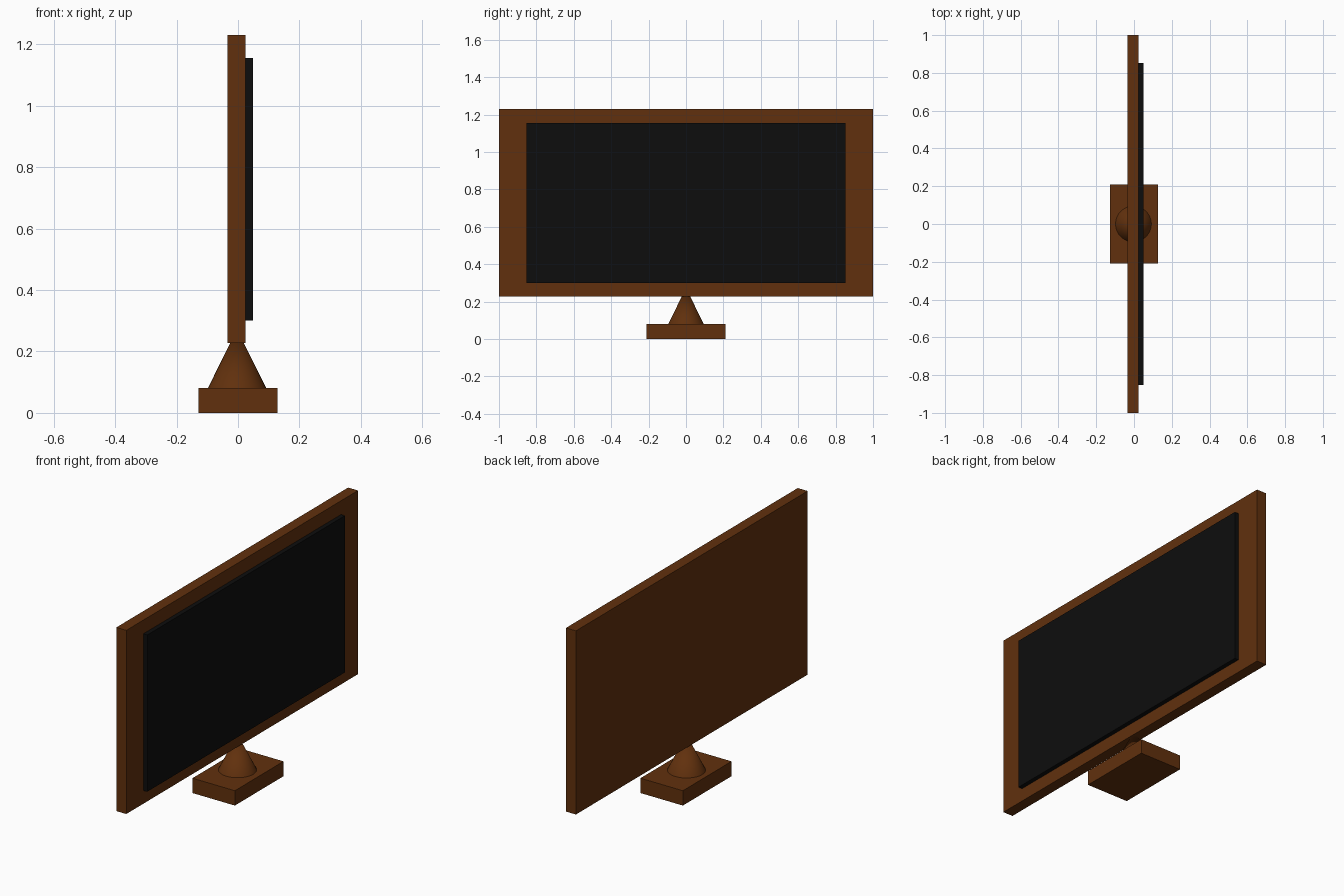
import bpy
from math import radians

if "Cube" in bpy.data.objects:
    bpy.data.objects.remove(bpy.data.objects["Cube"])


def material(name, rgb):
    mat = bpy.data.materials.new(name)
    mat.diffuse_color = (*rgb, 1)
    mat.use_nodes = True
    mat.node_tree.nodes["Principled BSDF"].inputs["Base Color"].default_value = mat.diffuse_color
    return mat


def box(name, x, y, z, mat):
    """Box spanning the given (min, max) ranges."""
    spans = (x, y, z)
    bpy.ops.mesh.primitive_cube_add(size=1, location=[(a + b) / 2 for a, b in spans])
    ob = bpy.context.object
    ob.name = name
    ob.scale = [b - a for a, b in spans]
    bpy.ops.object.transform_apply(location=False, rotation=False, scale=True)
    ob.data.materials.append(mat)
    return ob


brown = material("brown_casing", (0.12, 0.03, 0.004))
black = material("black_screen", (0.004, 0.004, 0.004))

# Foot, casing and the raised screen panel facing +x
box("base", (-0.128, 0.128), (-0.21, 0.21), (0, 0.081), brown)
box("casing", (-0.035, 0.025), (-1, 1), (0.228, 1.231), brown)
box("screen", (0.02, 0.049), (-0.853, 0.853), (0.30, 1.156), black)

# Conical neck, its tip buried in the casing
bottom, tip = 0.081, 0.272
bpy.ops.mesh.primitive_cone_add(vertices=32, radius1=0.095, radius2=0,
                                depth=tip - bottom,
                                location=(-0.003, 0, (bottom + tip) / 2))
neck = bpy.context.object
neck.name = "neck"
neck.data.materials.append(brown)
bpy.ops.object.shade_smooth_by_angle(angle=radians(30))
